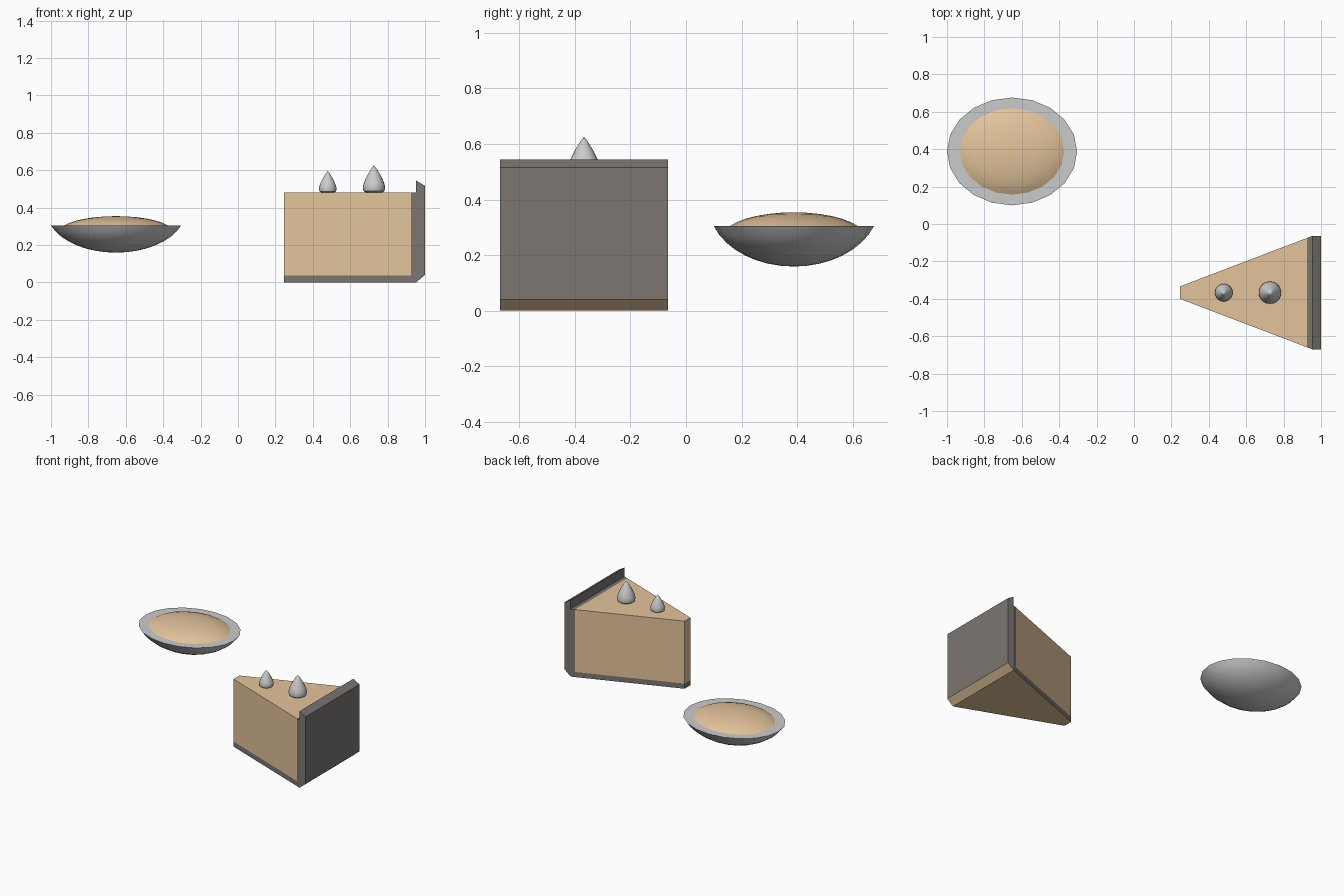
import bpy, bmesh, math

if "Cube" in bpy.data.objects:
    bpy.data.objects.remove(bpy.data.objects["Cube"])


def material(name, rgb):
    m = bpy.data.materials.new(name)
    m.diffuse_color = (*rgb, 1)
    m.use_nodes = True
    m.node_tree.nodes["Principled BSDF"].inputs["Base Color"].default_value = m.diffuse_color
    return m


tan = material("filling_tan", (0.77, 0.55, 0.33))
dark = material("crust_dark", (0.2, 0.18, 0.165))


def finish(name, bm, mats=(), smooth=False):
    bmesh.ops.recalc_face_normals(bm, faces=bm.faces[:])
    me = bpy.data.meshes.new(name)
    bm.to_mesh(me)
    bm.free()
    for m in mats:
        me.materials.append(m)
    ob = bpy.data.objects.new(name, me)
    bpy.context.collection.objects.link(ob)
    if smooth:
        bpy.ops.object.select_all(action='DESELECT')
        ob.select_set(True)
        bpy.context.view_layer.objects.active = ob
        bpy.ops.object.shade_smooth_by_angle(angle=math.radians(40))
    return ob


def lathe(name, profile, centre, scale=(1, 1), sides=20, mats=()):
    """Revolve (radius, z) points; zero radius makes a pole, open ends are capped."""
    bm = bmesh.new()
    rings = []
    for r, z in profile:
        n = 1 if r < 1e-6 else sides
        rings.append([bm.verts.new((
            centre[0] + r * scale[0] * math.cos(2 * math.pi * i / sides),
            centre[1] + r * scale[1] * math.sin(2 * math.pi * i / sides),
            centre[2] + z)) for i in range(n)])
    for a, b in zip(rings, rings[1:]):
        for i in range(sides):
            j = (i + 1) % sides
            quad = [a[i % len(a)], a[j % len(a)], b[j % len(b)], b[i % len(b)]]
            bm.faces.new(list(dict.fromkeys(quad)))
    for ring in (rings[0], rings[-1]):
        if len(ring) > 1:
            bm.faces.new(ring)
    return finish(name, bm, mats, True)


def cap(height, top_angle, steps):
    """Unit-radius rounded cap profile, from pole (z = height) to rim (z = 0)."""
    t = math.radians(top_angle)
    return [(math.sin(t * k / steps) / math.sin(t),
             height * (math.cos(t * k / steps) - math.cos(t)) / (1 - math.cos(t)))
            for k in range(steps + 1)]


# Small oval tart: shell with flat rim, and domed filling
DISH = (-0.652, 0.388, 0.304)
rim = 0.278 / 0.348
lathe("tart_shell", cap(-0.145, 70, 8) + [(rim, 0)], DISH, (0.348, 0.288))
lathe("tart_filling", cap(0.05, 65, 6), DISH, (0.279, 0.231), mats=[tan])

# Pie slice
CY, X0, X1 = -0.367, 0.245, 0.953


def half_width(x):
    return 0.033 + 0.27 * (min(x, X1) - X0) / (X1 - X0)


def slice_part(name, pts, sides, mats, tan_edges=()):
    """Side profile (x, z) spread across the wedge width."""
    bm = bmesh.new()
    rows = [[bm.verts.new((x, CY + s * half_width(x), z)) for x, z in pts] for s in (-1, 1)]
    n = len(pts)
    for i in range(n):
        j = (i + 1) % n
        f = bm.faces.new((rows[0][i], rows[0][j], rows[1][j], rows[1][i]))
        f.material_index = 1 if i in tan_edges else 0
    for row in rows:
        for poly in sides:
            bm.faces.new([row[i] for i in poly])
    return finish(name, bm, mats)


# Crust: thin base, upright back wall with bevelled lip, tan underside
slice_part("slice_crust",
           [(X0, 0), (X1, 0), (1, 0.04), (1, 0.516), (X1, 0.544),
            (X1, 0.48), (0.925, 0.48), (0.925, 0.036), (X0, 0.036)],
           [(0, 1, 5, 6, 7, 8), (1, 2, 3, 4, 5)], [dark, tan], (0, 1))
slice_part("slice_filling",
           [(X0, 0.036), (0.925, 0.036), (0.925, 0.48), (X0, 0.48)],
           [(0, 1, 2, 3)], [tan])

# Cream drops on top of the slice
DROP = [(0.042, 0), (0.056, 0.01), (0.06, 0.026), (0.056, 0.047), (0.047, 0.07),
        (0.033, 0.098), (0.016, 0.126), (0, 0.147)]
for name, x, s in (("cream_drop_large", 0.727, 1), ("cream_drop_small", 0.48, 0.79)):
    lathe(name, [(r * s, z * s) for r, z in DROP], (x, CY, 0.479), sides=20)
